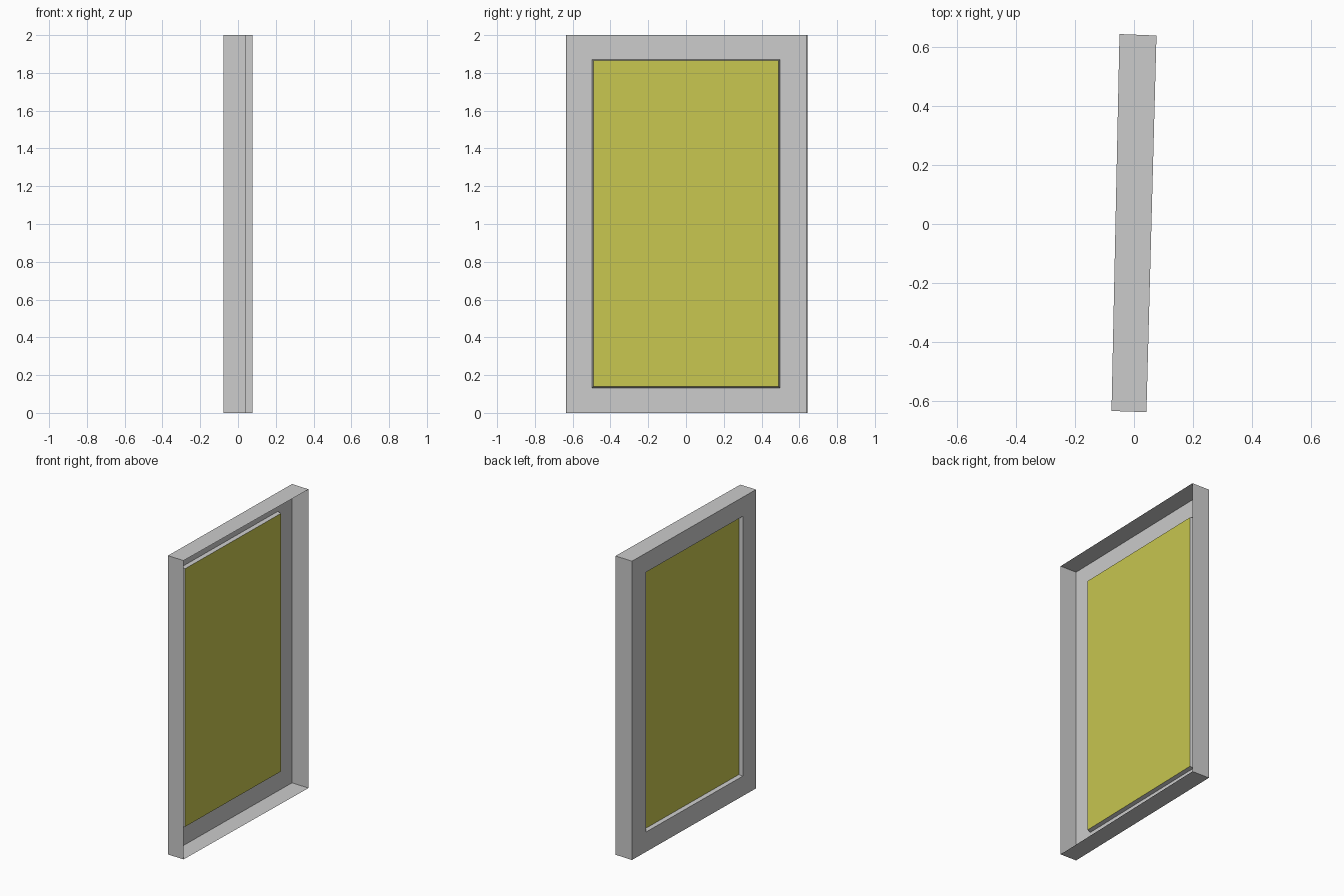
import bpy, bmesh

if "Cube" in bpy.data.objects:
    bpy.data.objects.remove(bpy.data.objects["Cube"])


def ring(bm, near, far, z0, z1):
    """Upright rectangle through two plan points (x, y) from z0 to z1."""
    pts = [(*near, z0), (*far, z0), (*far, z1), (*near, z1)]
    return [bm.verts.new(p) for p in pts]


def bridge(bm, a, b):
    for i in range(4):
        j = (i + 1) % 4
        bm.faces.new((a[i], a[j], b[j], b[i]))


def finish(bm, name, color=None):
    mesh = bpy.data.meshes.new(name)
    bm.to_mesh(mesh)
    bm.free()
    obj = bpy.data.objects.new(name, mesh)
    bpy.context.collection.objects.link(obj)
    if color:
        mat = bpy.data.materials.new(name + "_color")
        mat.diffuse_color = color
        mat.use_nodes = True
        mat.node_tree.nodes["Principled BSDF"].inputs["Base Color"].default_value = mat.diffuse_color
        mesh.materials.append(mat)
    return obj


# Plan line of the slightly turned wall face
WALL_NEAR, WALL_FAR = (-0.076, -0.632), (-0.049, 0.642)


def on_wall(y, inset=0.0):
    t = (y - WALL_NEAR[1]) / (WALL_FAR[1] - WALL_NEAR[1])
    return (WALL_NEAR[0] + t * (WALL_FAR[0] - WALL_NEAR[0]) + inset, y)


DEPTH, TAPER, HALF = 0.025, 0.006, 0.497
pane = (on_wall(-HALF + TAPER, DEPTH), on_wall(HALF - TAPER, DEPTH),
        0.133 + TAPER, 1.872 - TAPER)

# Frame: open-backed shell, flat face, tapered reveal down to the pane
bm = bmesh.new()
rings = [
    ring(bm, (0.042, -0.636), (0.076, 0.637), 0, 2),
    ring(bm, WALL_NEAR, WALL_FAR, 0, 2),
    ring(bm, on_wall(-HALF), on_wall(HALF), 0.133, 1.872),
    ring(bm, *pane),
]
for a, b in zip(rings, rings[1:]):
    bridge(bm, a, b)
bmesh.ops.recalc_face_normals(bm, faces=bm.faces)
# The outer face must look towards -x
wall = min(bm.faces, key=lambda f: f.calc_center_median().x if abs(f.normal.x) > 0.9 else 9)
if wall.normal.x > 0:
    bmesh.ops.reverse_faces(bm, faces=bm.faces)
finish(bm, "window_frame")

# Yellow pane, facing the same way as the frame
bm = bmesh.new()
bm.faces.new(reversed(ring(bm, *pane)))
finish(bm, "window_pane", (0.58, 0.57, 0.08, 1))
